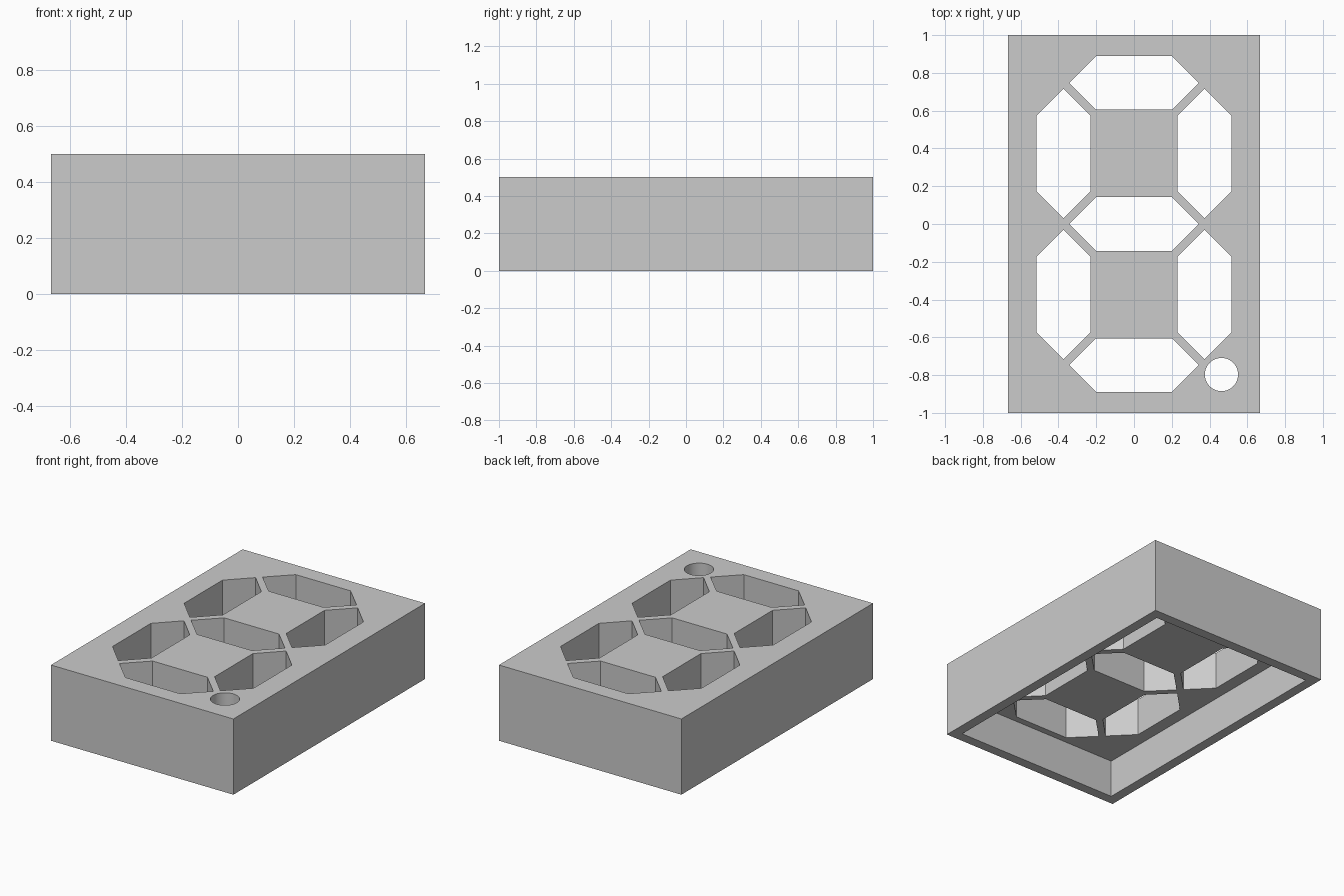
import bpy
import math

cube = bpy.data.objects.get("Cube")
if cube:
    bpy.data.objects.remove(cube, do_unlink=True)

WIDTH, DEPTH, HEIGHT = 1.333, 2.0, 0.5
WALL, CEILING = 0.067, 0.25
PITCH_X, PITCH_Y = 0.373, 0.747          # spacing of the digit segments

grey = bpy.data.materials.new("light_grey")
grey.use_nodes = True
colour = (0.6, 0.6, 0.6, 1)
grey.diffuse_color = colour
grey.node_tree.nodes["Principled BSDF"].inputs["Base Color"].default_value = colour


def prism(name, outline, z0, z1):
    """Closed prism from a counter-clockwise outline."""
    n = len(outline)
    verts = [(x, y, z) for z in (z0, z1) for x, y in outline]
    faces = [list(range(n))[::-1], list(range(n, 2 * n))]
    faces += [[i, (i + 1) % n, n + (i + 1) % n, n + i] for i in range(n)]
    mesh = bpy.data.meshes.new(name)
    mesh.from_pydata(verts, [], faces)
    mesh.materials.append(grey)
    obj = bpy.data.objects.new(name, mesh)
    bpy.context.collection.objects.link(obj)
    return obj


def rectangle(w, d):
    return [(-w / 2, -d / 2), (w / 2, -d / 2), (w / 2, d / 2), (-w / 2, d / 2)]


def segment(cx, cy, upright):
    """Long hexagon with pointed ends."""
    tip, shoulder, half = 0.343, 0.2, 0.142
    pts = [(-tip, 0), (-shoulder, -half), (shoulder, -half),
           (tip, 0), (shoulder, half), (-shoulder, half)]
    if upright:
        pts = [(-y, x) for x, y in pts]
    return [(cx + x, cy + y) for x, y in pts]


def cut(target, cutter):
    """Subtract the cutter and remove it."""
    cutter.hide_render = True
    mod = target.modifiers.new("cut", "BOOLEAN")
    mod.operation = "DIFFERENCE"
    mod.solver = "EXACT"
    mod.object = cutter
    bpy.context.view_layer.objects.active = target
    bpy.ops.object.modifier_apply(modifier=mod.name)
    bpy.data.objects.remove(cutter, do_unlink=True)


# Housing, hollow from below
housing = prism("display_housing", rectangle(WIDTH, DEPTH), 0, HEIGHT)
cut(housing, prism("cavity_cutter",
                   rectangle(WIDTH - 2 * WALL, DEPTH - 2 * WALL), -0.1, CEILING))

# Seven segment openings
openings = [segment(0, row * PITCH_Y, False) for row in (-1, 0, 1)]
openings += [segment(sx * PITCH_X, sy * PITCH_Y / 2, True)
             for sx in (-1, 1) for sy in (-1, 1)]

# Round dot opening
SIDES = 48
openings.append([(0.463 + 0.088 * math.cos(math.tau * i / SIDES),
                  -0.797 + 0.088 * math.sin(math.tau * i / SIDES))
                 for i in range(SIDES)])

for outline in openings:
    cut(housing, prism("opening_cutter", outline, CEILING - 0.1, HEIGHT + 0.1))

# Smooth only the round hole
bpy.ops.object.select_all(action="DESELECT")
housing.select_set(True)
bpy.context.view_layer.objects.active = housing
bpy.ops.object.shade_smooth_by_angle(angle=math.radians(30))
